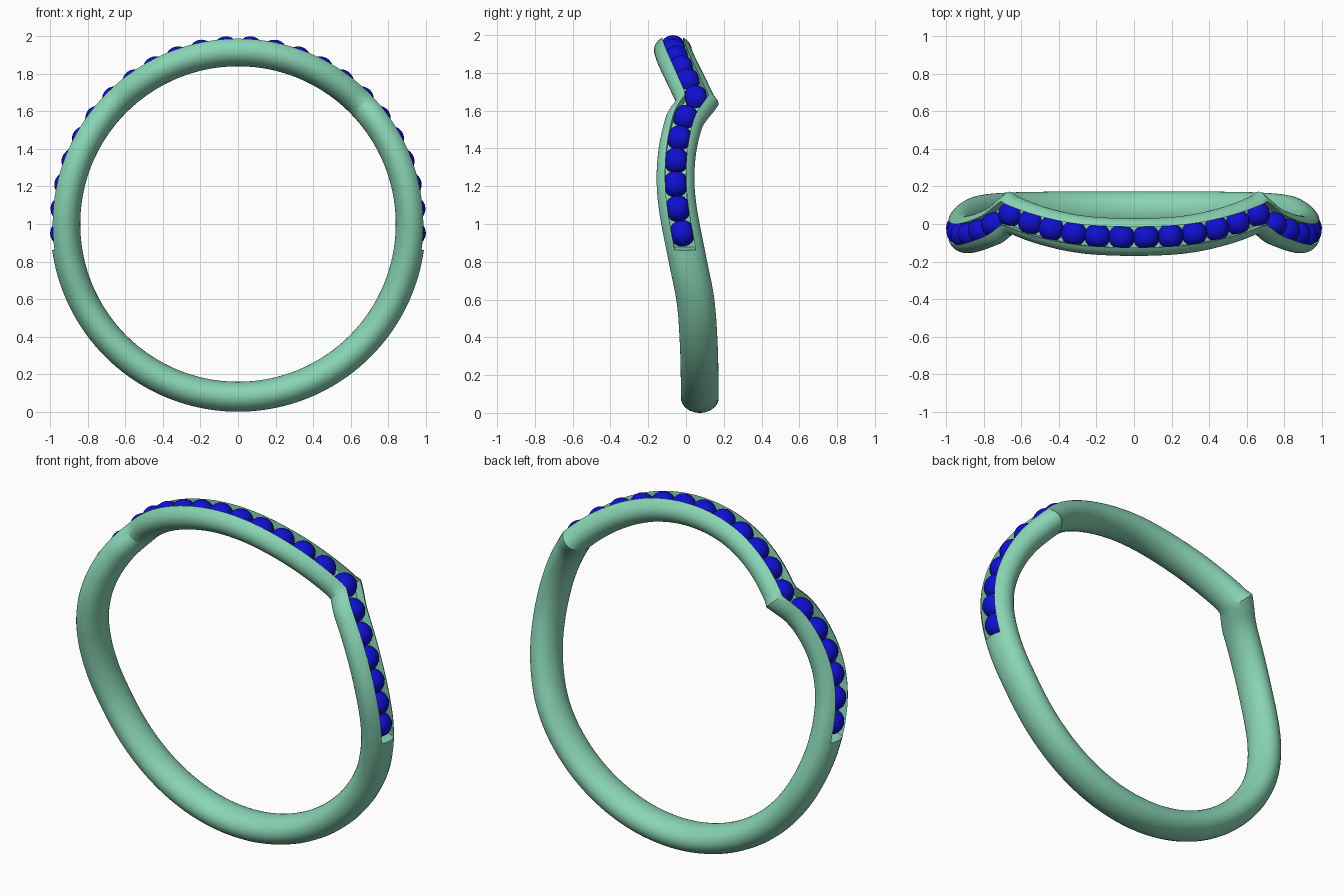
import bpy, bmesh, math
from mathutils import Vector, Matrix

if "Cube" in bpy.data.objects:
    bpy.data.objects.remove(bpy.data.objects["Cube"])

R, HALF_T, HALF_W = 0.92, 0.08, 0.1      # tube centre radius, radial and y half sizes
SLOT, FLOOR, SLOT_END = 0.055, 0.935, 97.5
KINK = 46
FRONT = [(-12, -.064), (0, -.07), (12, -.064), (20, -.05), (28, -.025), (36, .008), (KINK, .058)]
SIDE = [(KINK, .058), (53, -.002), (61, -.035), (69, -.052), (77, -.055), (85, -.043),
        (93, -.02), (103, .012), (116, .05), (131, .066), (150, .072), (180, .073), (200, .073)]


def hermite(keys, a):
    def slope(i):
        p, q = keys[max(i - 1, 0)], keys[min(i + 1, len(keys) - 1)]
        return (q[1] - p[1]) / (q[0] - p[0])
    for i in range(len(keys) - 1):
        (x0, y0), (x1, y1) = keys[i], keys[i + 1]
        if x0 <= a <= x1:
            h = x1 - x0
            t = (a - x0) / h
            return ((2*t**3 - 3*t*t + 1) * y0 + (t**3 - 2*t*t + t) * h * slope(i)
                    + (3*t*t - 2*t**3) * y1 + (t**3 - t*t) * h * slope(i + 1))


def wave(a):
    """y offset of the band at angle a (degrees from the top)."""
    a = abs((a + 180) % 360 - 180)
    return hermite(FRONT if a <= KINK else SIDE, a)


def point(a, r, y):
    t = math.radians(a)
    return Vector((r * math.sin(t), y, 1 + r * math.cos(t)))


def material(name, col):
    m = bpy.data.materials.new(name)
    m.diffuse_color = (*col, 1)
    m.use_nodes = True
    m.node_tree.nodes["Principled BSDF"].inputs["Base Color"].default_value = m.diffuse_color
    return m


def finish(bm, name, mat, angle):
    bmesh.ops.recalc_face_normals(bm, faces=bm.faces)
    me = bpy.data.meshes.new(name)
    bm.to_mesh(me)
    bm.free()
    me.materials.append(mat)
    ob = bpy.data.objects.new(name, me)
    bpy.context.collection.objects.link(ob)
    bpy.ops.object.select_all(action='DESELECT')
    ob.select_set(True)
    bpy.context.view_layer.objects.active = ob
    bpy.ops.object.shade_smooth_by_angle(angle=math.radians(angle))


def section(slotted):
    """(y, radius) outline of the tube, with the stone channel if slotted."""
    p0 = math.asin(SLOT / HALF_W)
    pts = []
    for i in range(33):
        p = p0 + (2 * math.pi - 2 * p0) * i / 32
        pts.append((HALF_W * math.sin(p), R + HALF_T * math.cos(p)))
    for i in range(6):
        y = -.054 + .108 * i / 5
        pts.append((y, FLOOR if slotted else R + HALF_T * math.sqrt(1 - (y / HALF_W)**2)))
    return pts


# wavy band with a channel along its upper half
bm = bmesh.new()
rings = []
for a in sorted([i * 2 for i in range(180)] + [SLOT_END, 360 - SLOT_END]):
    off = abs((a + 180) % 360 - 180)
    d = math.radians(1) * R
    s = max(abs(wave(a + 1) - wave(a)), abs(wave(a) - wave(a - 1))) / d
    k = math.sqrt(1 + s * s)
    rings.append([bm.verts.new(point(a, r, wave(a) + y * k)) for y, r in section(off <= SLOT_END)])
for i, ring in enumerate(rings):
    nxt = rings[(i + 1) % len(rings)]
    for j in range(len(ring)):
        k = (j + 1) % len(ring)
        bm.faces.new((ring[j], ring[k], nxt[k], nxt[j]))
finish(bm, "band", material("band_green", (.25, .66, .46)), 30)

# round stones, trimmed flat against the channel walls
bm = bmesh.new()
for sgn in (-1, 1):
    for a in (4, 12, 20, 28, 36, 44.6, 53, 61, 69, 77, 85, 93):
        a *= sgn
        along = (point(a + 2, R, wave(a + 2)) - point(a - 2, R, wave(a - 2))).normalized()
        out = point(a, 1, 0) - Vector((0, 0, 1))
        across = out.cross(along).normalized()
        rot = Matrix((along, across, out)).transposed()
        pos = point(a, .932, wave(a))
        gem = bmesh.ops.create_icosphere(bm, subdivisions=3, radius=.07)["verts"]
        for v in gem:
            v.co.y = max(-.055, min(.055, v.co.y))
            v.co = pos + rot @ v.co
finish(bm, "stones", material("stone_blue", (.005, .005, .65)), 35)
